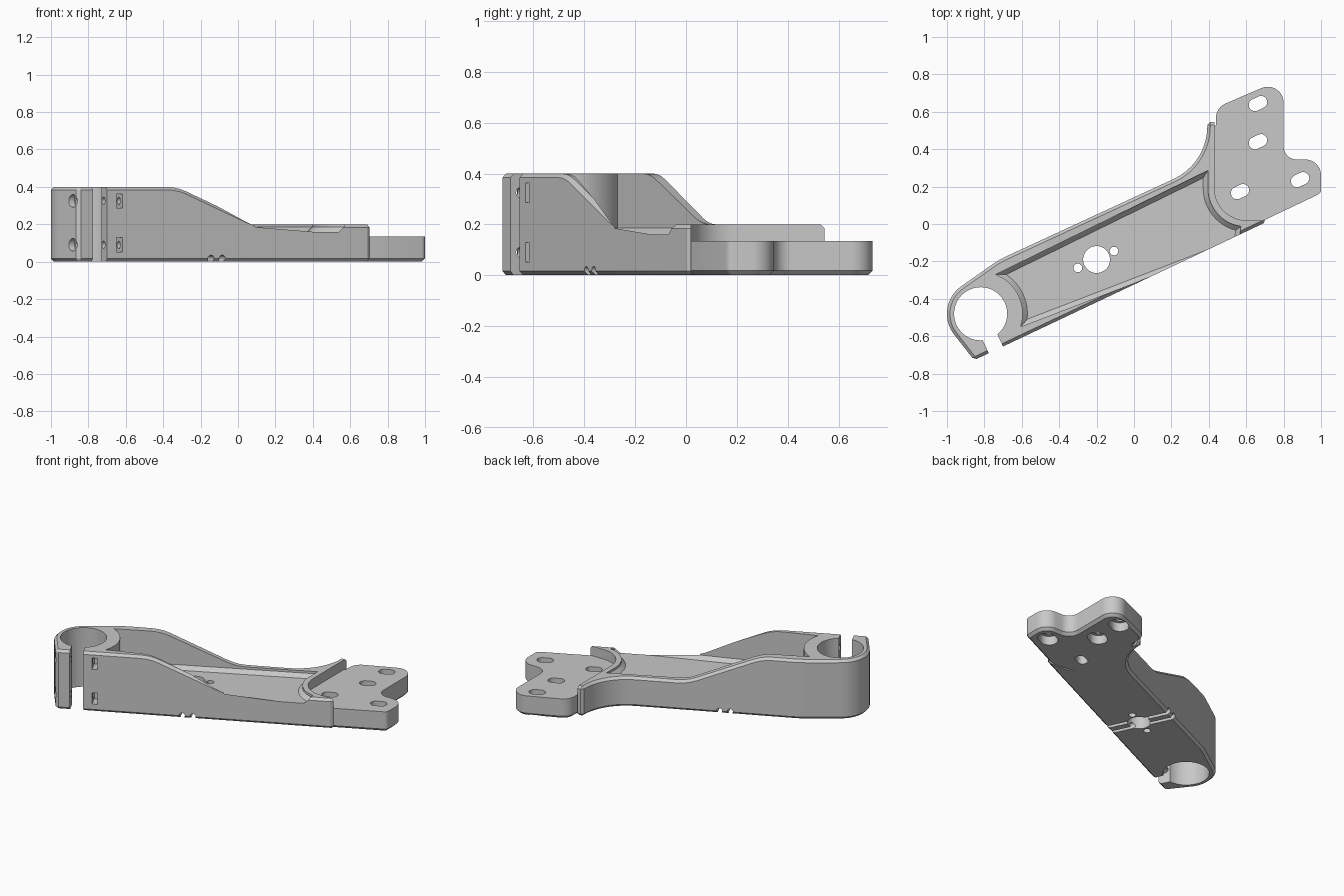
import bpy
import bmesh
from math import cos, sin, tan, radians, pi, ceil
from mathutils import Vector, Matrix

cube = bpy.data.objects.get("Cube")
if cube:
    bpy.data.objects.remove(cube, do_unlink=True)

grey = bpy.data.materials.new("plain_grey")
grey.use_nodes = True
COLOUR = (0.58, 0.58, 0.58, 1)
grey.diffuse_color = COLOUR
grey.node_tree.nodes["Principled BSDF"].inputs["Base Color"].default_value = COLOUR

# Arm frame: U along the arm, V across it, starting at the front edge by the clamp slot
TILT = radians(25.2)
U = Vector((cos(TILT), sin(TILT), 0))
V = Vector((-sin(TILT), cos(TILT), 0))
Z = Vector((0, 0, 1))
ORIGIN = Vector((-0.70, -0.655, 0))


def frame(x, y, z, origin=ORIGIN):
    m = Matrix((x, y, z)).transposed().to_4x4()
    m.translation = origin
    return m


PLAN = Matrix.Identity(4)
ARM = frame(U, V, Z)
ALONG = frame(V, Z, U)
SIDE = frame(U, Z, -V)


def arc(cx, cy, r, start, end, n=16):
    angles = [radians(start + (end - start) * i / n) for i in range(n + 1)]
    return [(cx + r * cos(a), cy + r * sin(a)) for a in angles]


def circle(cx, cy, r, n=40):
    return arc(cx, cy, r, 0, 360, n)[:-1]


def rect(x0, x1, y0, y1):
    return [(x0, y0), (x1, y0), (x1, y1), (x0, y1)]


def rounded(corners):
    """Polygon whose corners (x, y, radius) are filleted."""
    out = []
    for i, c in enumerate(corners):
        p = Vector(c[:2])
        r = c[2] if len(c) > 2 else 0
        if not r:
            out.append(tuple(p))
            continue
        a = (Vector(corners[i - 1][:2]) - p).normalized()
        b = (Vector(corners[(i + 1) % len(corners)][:2]) - p).normalized()
        inner = a.angle(b)
        reach = r / tan(inner / 2)
        centre = p + (a + b).normalized() * (r / sin(inner / 2))
        s, e = p + a * reach - centre, p + b * reach - centre
        turn = pi - inner
        n = max(3, ceil(turn / radians(8)))
        for k in range(n + 1):
            t = k / n
            w = (s * sin((1 - t) * turn) + e * sin(t * turn)) / sin(turn)
            out.append(tuple(centre + w))
    return out


def prism(name, pts, low, high, matrix=PLAN, chamfer=0):
    bm = bmesh.new()
    face = bm.faces.new([bm.verts.new((x, y, low)) for x, y in pts])
    top = bmesh.ops.extrude_face_region(bm, geom=[face])["geom"]
    bmesh.ops.translate(bm, vec=(0, 0, high - low),
                        verts=[g for g in top if isinstance(g, bmesh.types.BMVert)])
    bmesh.ops.recalc_face_normals(bm, faces=bm.faces)
    if chamfer:
        rim = [e for e in bm.edges if all(abs(v.co.z - low) < 1e-5 for v in e.verts)]
        bmesh.ops.bevel(bm, geom=rim, offset=chamfer, segments=1, affect='EDGES')
    bmesh.ops.transform(bm, matrix=matrix, verts=bm.verts)
    bmesh.ops.recalc_face_normals(bm, faces=bm.faces)
    mesh = bpy.data.meshes.new(name)
    bm.to_mesh(mesh)
    bm.free()
    mesh.materials.append(grey)
    ob = bpy.data.objects.new(name, mesh)
    bpy.context.collection.objects.link(ob)
    return ob


def activate(ob):
    bpy.ops.object.select_all(action='DESELECT')
    bpy.context.view_layer.objects.active = ob
    ob.select_set(True)


def volume(mesh):
    bm = bmesh.new()
    bm.from_mesh(mesh)
    result = bm.calc_volume()
    bm.free()
    return result


def cut(ob, *shape, share=0.6, **options):
    """Subtract a prism; try the next solver if the remaining volume is implausible."""
    cutter = prism("cutter", *shape, **options)
    before = ob.data.copy()
    size = volume(before)
    for solver in ('EXACT', 'MANIFOLD', 'FLOAT'):
        mod = ob.modifiers.new("cut", 'BOOLEAN')
        mod.operation = 'DIFFERENCE'
        mod.solver = solver
        mod.object = cutter
        activate(ob)
        bpy.ops.object.modifier_apply(modifier=mod.name)
        if share * size < volume(ob.data) < size * 1.0001:
            break
        ob.data = before.copy()
    bpy.data.objects.remove(cutter, do_unlink=True)


# Arm body with clamp ring; the far end is left full until its wall is cut
RING = (-0.82, -0.48)
outline = [(0.706, 0.010), (0.706, 0.545), (0.392, 0.545),
           (0.392, 0.324, 0.31), (-0.72, -0.19, 0.4)]
outline += arc(*RING, 0.18, 125, 219)
outline += [(-0.855, -0.728)]
arm = prism("arm_body", rounded(outline), 0, 0.5)

# Side profile: tall at the clamp, sloping down to the low end
cut(arm, rounded([(-1, 0.4), (0.418, 0.4, 0.3), (0.885, 0.2, 0.3), (2.5, 0.2),
                  (2.5, 0.8), (-1, 0.8)]), -1.2, 1.2, matrix=SIDE, share=0.3)

# Chamfered outer rim, top and bottom
bevel = arm.modifiers.new("rim", 'BEVEL')
bevel.width = 0.016
bevel.segments = 1
bevel.limit_method = 'ANGLE'
bevel.angle_limit = radians(50)
bevel.use_clamp_overlap = False
activate(arm)
bpy.ops.object.modifier_apply(modifier=bevel.name)

# Curved end wall around the mounting plate
cut(arm, arc(0.60, 0.19, 0.17, 270, 180) + [(0.43, 0.9), (1.0, 0.9), (1.0, 0.02)],
    -0.1, 0.6)

# Tray with a chamfered floor
tray = arc(*RING, 0.225, -18, 69)
tray += [(0.395, 0.286)] + arc(0.60, 0.19, 0.205, 180, 262) + [(0.56, -0.10)]
cut(arm, tray, 0.16, 0.6, chamfer=0.025, share=0.3)

# Clamp bore and slot
cut(arm, circle(*RING, 0.142, 64), -0.1, 0.6)
cut(arm, rect(-0.084, 0, -0.1, 0.12), -0.1, 0.6, matrix=ARM)

# Clamp screw holes, head recesses and nut slots
for z in (0.09, 0.325):
    cut(arm, circle(0.045, z, 0.02, 24), -0.4, 0.12, matrix=ALONG)
    cut(arm, circle(0.045, z, 0.034, 24), -0.4, -0.155, matrix=ALONG)
    cut(arm, rect(0.055, 0.09, -0.1, 0.08), z - 0.038, z + 0.038, matrix=ARM)

# Floor holes and the twin tie grooves underneath
for x, y, r in ((-0.20, -0.19, 0.072), (-0.30, -0.235, 0.023), (-0.107, -0.145, 0.023)):
    cut(arm, circle(x, y, r), -0.1, 0.3)
for u in (0.615, 0.682):
    keyhole = arc(u, 0.017, 0.018, -45, 225) + [(u - 0.0127, -0.1), (u + 0.0127, -0.1)]
    cut(arm, keyhole, -0.6, 0.1, matrix=SIDE)

# Mounting plate
plate = prism("mounting_plate", rounded([
    (0.64, 0.005), (0.70, 0.022), (1.0, 0.165, 0.03), (1.0, 0.345, 0.085),
    (0.80, 0.345, 0.07), (0.80, 0.778, 0.085), (0.438, 0.622, 0.085),
    (0.438, 0.53), (0.41, 0.50), (0.39, 0.30), (0.38, 0.05)]), 0, 0.135, chamfer=0.018)

# Slotted plate holes, three of them recessed underneath
for x, y, recessed in ((0.663, 0.644, True), (0.663, 0.44, True),
                       (0.888, 0.237, True), (0.567, 0.173, False)):
    slot_frame = frame(U, V, Z, Vector((x, y, 0)))
    for r, top in ((0.033, 0.3), (0.055, 0.06))[:2 if recessed else 1]:
        slot = arc(0.018, 0, r, -90, 90) + arc(-0.018, 0, r, 90, 270)
        cut(plate, slot, -0.1, top, matrix=slot_frame)

for ob in (arm, plate):
    activate(ob)
    bpy.ops.object.shade_smooth_by_angle(angle=radians(30))
